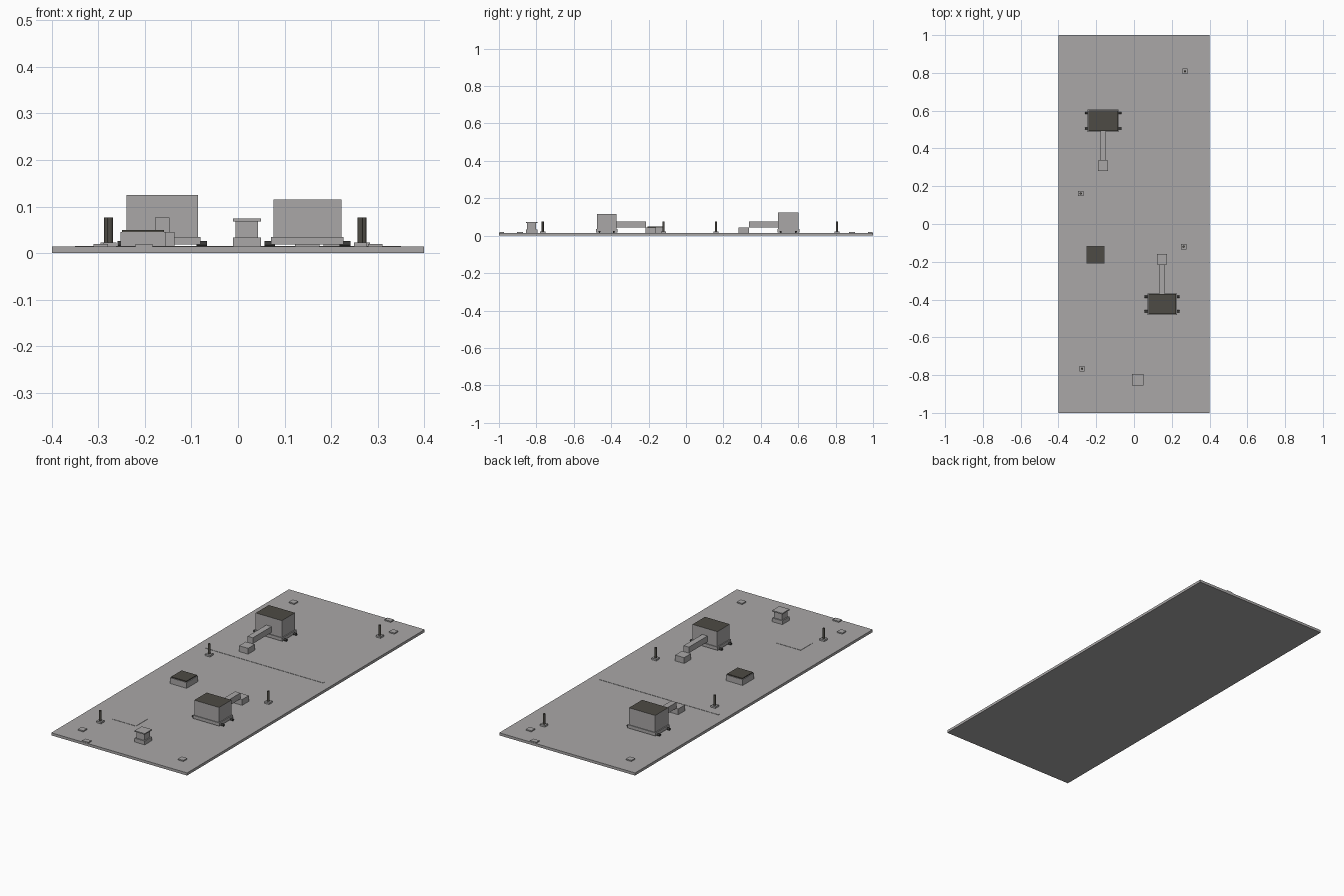
import bpy
import bmesh
import math
from mathutils import Matrix, Vector

cube = bpy.data.objects.get("Cube")
if cube:
    bpy.data.objects.remove(cube, do_unlink=True)


def material(name, colour):
    mat = bpy.data.materials.new(name)
    mat.use_nodes = True
    rgba = (*colour, 1)
    mat.diffuse_color = rgba
    mat.node_tree.nodes["Principled BSDF"].inputs["Base Color"].default_value = rgba
    return mat


GREY = material("light grey", (0.4, 0.39, 0.39))
DARK = material("dark olive grey", (0.075, 0.07, 0.058))
BLACK = material("charcoal", (0.04, 0.04, 0.038))
GROUND = 0.014


def finish(name, bm, mats):
    mesh = bpy.data.meshes.new(name)
    bm.to_mesh(mesh)
    bm.free()
    for mat in mats:
        mesh.materials.append(mat)
    obj = bpy.data.objects.new(name, mesh)
    bpy.context.collection.objects.link(obj)
    return obj


def box(name, x, y, width, depth, bottom, top, mat=GREY, top_mat=None):
    """Upright block; an optional second colour goes on its upward face."""
    bm = bmesh.new()
    bmesh.ops.create_cube(bm, size=1)
    bmesh.ops.scale(bm, vec=(width, depth, top - bottom), verts=bm.verts)
    bmesh.ops.translate(bm, vec=(x, y, (top + bottom) / 2), verts=bm.verts)
    bm.normal_update()
    if top_mat:
        for face in bm.faces:
            face.material_index = int(face.normal.z > 0.5)
    return finish(name, bm, [mat, top_mat] if top_mat else [mat])


def rod(name, centre, radius, length, axis, mat):
    bm = bmesh.new()
    bmesh.ops.create_cone(bm, cap_ends=True, segments=12, radius1=radius,
                          radius2=radius, depth=length)
    if axis == "X":
        bmesh.ops.rotate(bm, verts=bm.verts, matrix=Matrix.Rotation(math.pi / 2, 3, "Y"))
    bmesh.ops.translate(bm, vec=Vector(centre), verts=bm.verts)
    return finish(name, bm, [mat])


def machine(name, x, y, width, depth, height, side):
    """Wheeled cabinet with an arm and end block reaching along side * y."""
    box(name + "_cabinet", x, y, width, depth, 0.02, height, GREY, DARK)
    box(name + "_skirt", x, y, width + 0.01, depth + 0.008, 0.018, 0.035)
    for sx in (-1, 1):
        for sy in (-1, 1):
            rod(name + "_wheel", (x + sx * (width / 2 + 0.008), y + sy * (depth / 2 - 0.014), 0.02),
                0.006, 0.023, "X", BLACK)
    edge = y + side * depth / 2
    box(name + "_arm", x, edge + side * 0.078, 0.031, 0.157, 0.045, 0.077)
    box(name + "_end_block", x, edge + side * 0.184, 0.053, 0.056, GROUND, 0.045)


# Ground slab with thin markings
box("ground_slab", 0, 0, 0.8, 2, 0, GROUND)
box("dividing_strip", 0, 0.222, 0.7, 0.01, GROUND, 0.0155)
box("floor_patch", -0.18, -0.655, 0.145, 0.1, GROUND, 0.0155)

# Two facing machines
machine("back_machine", -0.163, 0.547, 0.154, 0.11, 0.125, -1)
machine("front_machine", 0.149, -0.424, 0.146, 0.105, 0.115, 1)

# Padded platform
box("platform_base", -0.204, -0.163, 0.097, 0.094, GROUND, 0.045)
box("platform_pad", -0.204, -0.163, 0.09, 0.088, 0.045, 0.05, DARK)

# Kiosk with plinth, body and cap
box("kiosk_plinth", 0.019, -0.825, 0.06, 0.06, GROUND, 0.034)
box("kiosk_body", 0.019, -0.825, 0.048, 0.048, 0.034, 0.068)
box("kiosk_cap", 0.019, -0.825, 0.06, 0.06, 0.068, 0.074)

# Posts on square feet
for x, y in ((0.27, 0.808), (-0.282, 0.161), (0.263, -0.12), (-0.275, -0.766)):
    box("post_foot", x, y, 0.028, 0.028, GROUND, 0.023)
    rod("post", (x, y, 0.05), 0.006, 0.054, "Z", DARK)

# Low marker tiles near the ends
for sy in (-1, 1):
    for sx in (-1, 1):
        box("corner_tile", sx * 0.295, sy * 0.888, 0.032, 0.032, GROUND, 0.02)
    box("edge_tile", sy * 0.202, sy * 0.985, 0.036, 0.026, GROUND, 0.02)
